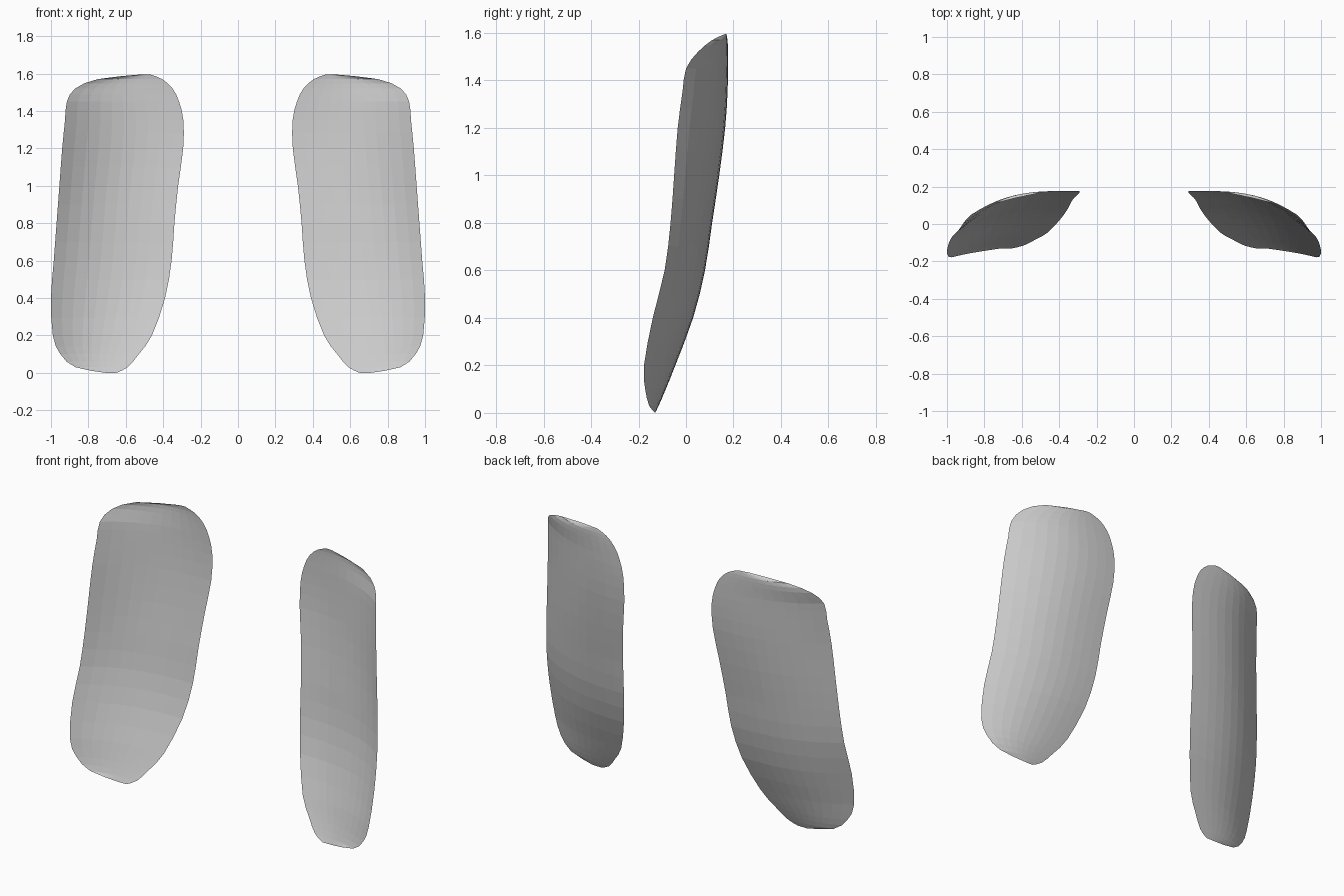
import bpy
import bmesh

default_cube = bpy.data.objects.get("Cube")
if default_cube:
    bpy.data.objects.remove(default_cube, do_unlink=True)

# One matte grey for both plates
grey = bpy.data.materials.new("light grey")
grey.use_nodes = True
colour = (0.6, 0.6, 0.6, 1)
grey.diffuse_color = colour
grey.node_tree.nodes["Principled BSDF"].inputs["Base Color"].default_value = colour

# Cross-sections from bottom to top:
# height, inner x, inner y, outer x, outer y
SECTIONS = [
    (0, .65, -.13, .71, -.13),
    (.03, .59, -.115, .87, -.155),
    (.1, .53, -.085, .95, -.172),
    (.2, .46, -.045, .99, -.177),
    (.4, .39, .03, 1, -.14),
    (.6, .355, .08, .985, -.09),
    (.8, .34, .11, .97, -.065),
    (1, .32, .14, .955, -.05),
    (1.2, .293, .165, .94, -.035),
    (1.35, .292, .175, .925, -.015),
    (1.45, .315, .177, .915, 0),
    (1.52, .35, .177, .87, .05),
    (1.57, .405, .175, .75, .11),
    (1.595, .47, .17, .52, .163),
]
STEPS = 2
COLUMNS = 10
BEND = 2.7


def smooth_rows(rows, steps):
    """Add in-between sections along a smooth curve through the given ones."""
    result = []
    for i in range(len(rows) - 1):
        before, after = rows[max(i - 1, 0)], rows[min(i + 2, len(rows) - 1)]
        for k in range(steps):
            t = k / steps
            row = []
            for p, a, b, n in zip(before, rows[i], rows[i + 1], after):
                curve = (b - p) * t + (2 * p - 5 * a + 4 * b - n) * t ** 2
                curve += (3 * a - p - 3 * b + n) * t ** 3
                row.append(a + curve / 2)
            result.append(row)
    result.append(rows[-1])
    return result


def make_plate(name, side):
    """Sweep a shallow bowl whose outer and lower edges curl forward."""
    bm = bmesh.new()
    grid = []
    for z, inner_x, inner_y, outer_x, outer_y in smooth_rows(SECTIONS, STEPS):
        line = []
        for j in range(COLUMNS + 1):
            t = j / COLUMNS
            x = inner_x + (outer_x - inner_x) * t
            y = inner_y + (outer_y - inner_y) * t ** BEND
            line.append(bm.verts.new((side * x, y, z)))
        grid.append(line)
    for low, high in zip(grid, grid[1:]):
        for j in range(COLUMNS):
            corners = [low[j], low[j + 1], high[j + 1], high[j]]
            bm.faces.new(corners if side > 0 else corners[::-1])
    mesh = bpy.data.meshes.new(name)
    bm.to_mesh(mesh)
    bm.free()
    mesh.materials.append(grey)
    plate = bpy.data.objects.new(name, mesh)
    bpy.context.collection.objects.link(plate)
    return plate


# Mirrored pair of curved plates
make_plate("left_curved_plate", 1)
make_plate("right_curved_plate", -1)
